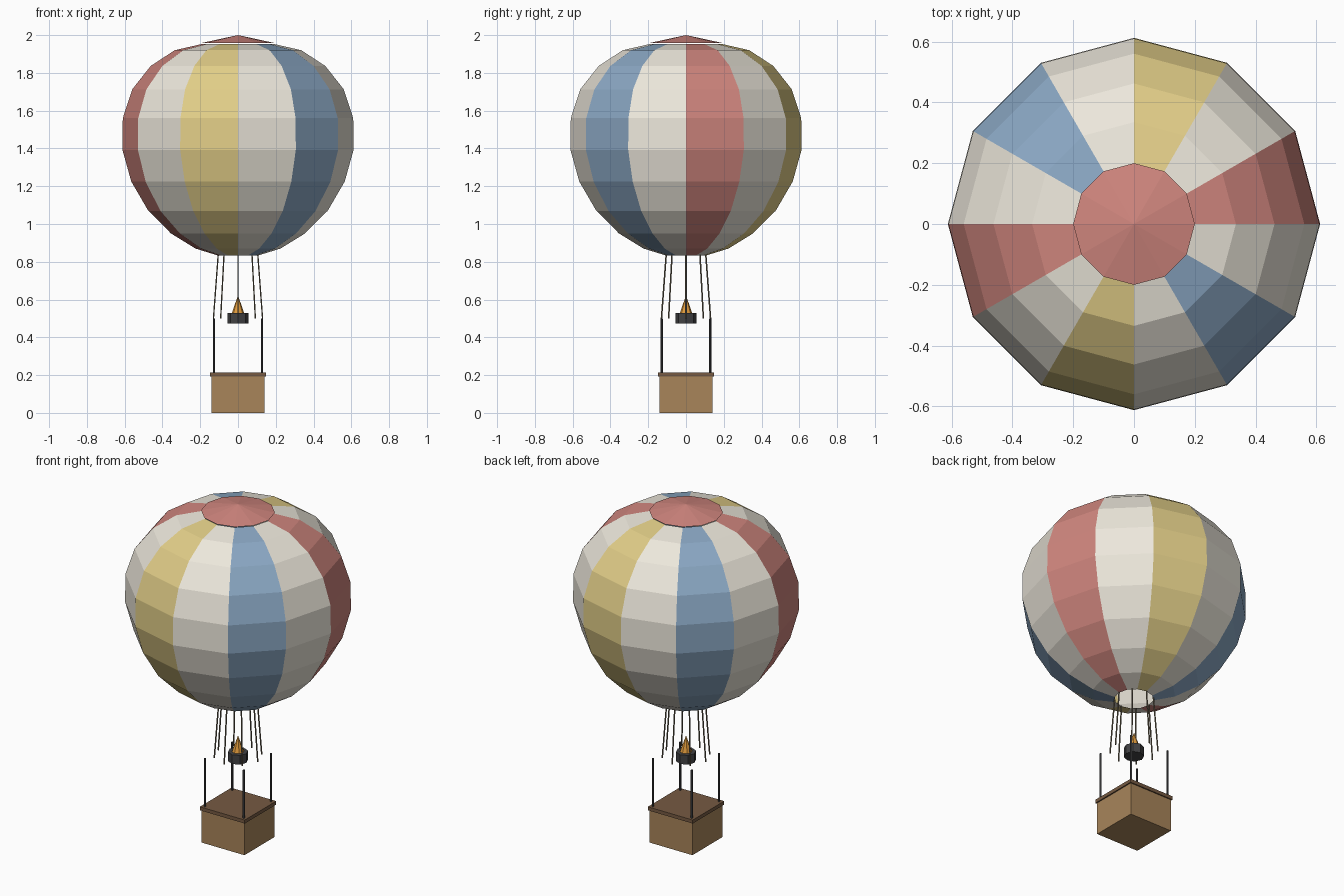
import bpy, bmesh
from math import sin, cos, pi
from mathutils import Vector

if "Cube" in bpy.data.objects:
    bpy.data.objects.remove(bpy.data.objects["Cube"])


def material(name, r, g, b):
    lin = [((c / 255 + 0.055) / 1.055) ** 2.4 for c in (r, g, b)]
    m = bpy.data.materials.new(name)
    m.diffuse_color = (*lin, 1)
    m.use_nodes = True
    m.node_tree.nodes["Principled BSDF"].inputs["Base Color"].default_value = m.diffuse_color
    return m


RED = material("red", 208, 134, 126)
WHITE = material("cream", 236, 231, 219)
YELLOW = material("yellow", 226, 206, 136)
BLUE = material("blue", 138, 167, 195)
WICKER = material("wicker", 168, 133, 90)
RIM = material("dark_wicker", 118, 90, 66)
METAL = material("dark_metal", 66, 66, 68)
ROPE = material("rope", 120, 110, 90)
FLAME = material("flame", 225, 155, 60)


def finish(bm, name, mats):
    me = bpy.data.meshes.new(name)
    bm.to_mesh(me)
    bm.free()
    for m in mats:
        me.materials.append(m)
    ob = bpy.data.objects.new(name, me)
    bpy.context.collection.objects.link(ob)
    return ob


def box(name, half, z0, z1, mat):
    bm = bmesh.new()
    bmesh.ops.create_cube(bm, size=1)
    bmesh.ops.scale(bm, vec=(2 * half, 2 * half, z1 - z0), verts=bm.verts)
    bmesh.ops.translate(bm, vec=(0, 0, (z0 + z1) / 2), verts=bm.verts)
    return finish(bm, name, [mat])


def rod(name, a, b, r0, r1, sides, mat, caps=True):
    a, b = Vector(a), Vector(b)
    bm = bmesh.new()
    bmesh.ops.create_cone(bm, cap_ends=caps, segments=sides, radius1=r0,
                          radius2=r1, depth=(b - a).length)
    ob = finish(bm, name, [mat])
    ob.location = (a + b) / 2
    ob.rotation_mode = 'QUATERNION'
    ob.rotation_quaternion = Vector((0, 0, 1)).rotation_difference(b - a)
    return ob


# Envelope: twelve flat gores lathed from a profile, open at the mouth
profile = [(0.105, 0.833), (0.225, 0.87), (0.355, 0.95), (0.475, 1.07),
           (0.565, 1.225), (0.612, 1.393), (0.61, 1.56), (0.56, 1.713),
           (0.462, 1.837), (0.335, 1.92), (0.195, 1.952)]
N = 12
bm = bmesh.new()
rings = [[bm.verts.new((r * cos(2 * pi * i / N), r * sin(2 * pi * i / N), z))
          for i in range(N)] for r, z in profile]
pattern = [0, 1, 2, 1, 3, 1]
for lo, hi in zip(rings, rings[1:]):
    for i in range(N):
        j = (i + 1) % N
        f = bm.faces.new((lo[i], lo[j], hi[j], hi[i]))
        f.material_index = pattern[i % 6]
finish(bm, "envelope", [RED, WHITE, YELLOW, BLUE])

# Crown cap: shallow cone over the top opening
bm = bmesh.new()
apex = bm.verts.new((0, 0, 2.0))
rim = [bm.verts.new((0.2 * cos(2 * pi * i / N), 0.2 * sin(2 * pi * i / N), 1.957))
       for i in range(N)]
for i in range(N):
    bm.faces.new((rim[i], rim[(i + 1) % N], apex))
finish(bm, "crown_cap", [RED])

# Suspension ropes
for i in range(8):
    c, s = cos(i * pi / 4), sin(i * pi / 4)
    rod(f"rope_{i + 1}", (0.13 * c, 0.13 * s, 0.5), (0.105 * c, 0.105 * s, 0.835),
        0.004, 0.004, 6, ROPE)

# Burner and flame
rod("burner", (0, 0, 0.473), (0, 0, 0.528), 0.055, 0.055, 8, METAL)
rod("flame", (0, 0, 0.528), (0, 0, 0.622), 0.033, 0, 8, FLAME)

# Basket with rim and corner posts
box("basket", 0.141, 0, 0.195, WICKER)
box("basket_rim", 0.148, 0.193, 0.214, RIM)
for sx in (-1, 1):
    for sy in (-1, 1):
        x, y = 0.128 * sx, 0.128 * sy
        rod("basket_post", (x, y, 0.21), (x, y, 0.5), 0.006, 0.006, 6, METAL)
